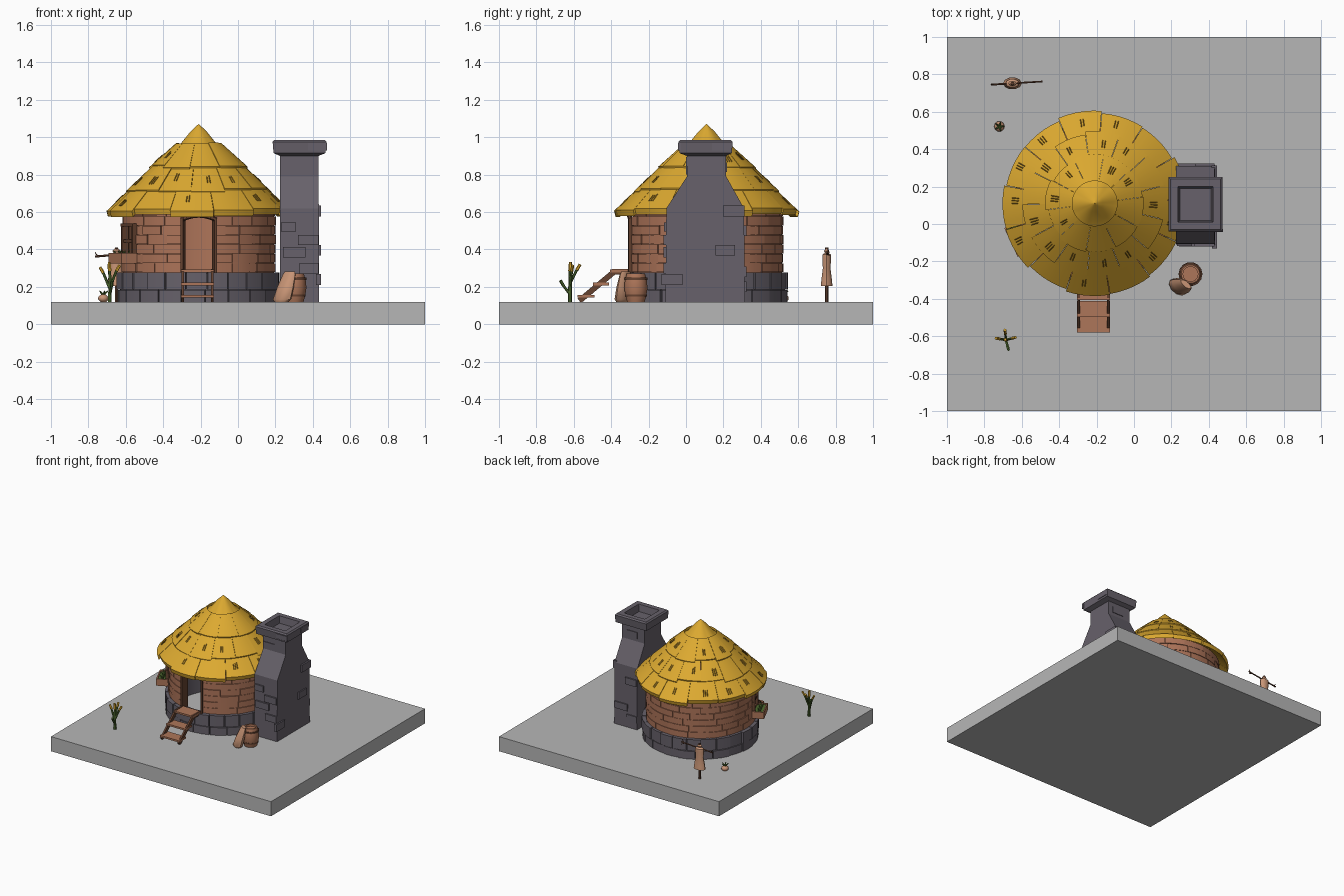
import bpy, bmesh, math, random
from mathutils import Vector, Matrix

if "Cube" in bpy.data.objects:
    bpy.data.objects.remove(bpy.data.objects["Cube"])
random.seed(4)
C = Vector((-0.21, 0.11, 0))          # hut centre
G = 0.12                              # ground level


def mat(name, r, g, b):
    m = bpy.data.materials.new(name)
    m.diffuse_color = (r, g, b, 1)
    m.use_nodes = True
    m.node_tree.nodes["Principled BSDF"].inputs["Base Color"].default_value = m.diffuse_color
    return m


GROUND = mat("ground grey", .47, .47, .47)
STRAW = mat("straw yellow", .72, .40, .03)
DARKSTRAW = mat("dark straw", .30, .16, .015)
CLAY = mat("clay brick", .42, .175, .10)
STONE = mat("stone grey", .135, .12, .145)
WOOD = mat("dark wood", .13, .055, .03)
PLANK = mat("plank brown", .42, .18, .10)
CLOTH = mat("tan cloth", .58, .30, .18)
GREEN = mat("leaf green", .08, .15, .03)


def finish(name, bm, m, angle=35):
    bmesh.ops.recalc_face_normals(bm, faces=bm.faces[:])
    me = bpy.data.meshes.new(name)
    bm.to_mesh(me)
    bm.free()
    ob = bpy.data.objects.new(name, me)
    bpy.context.collection.objects.link(ob)
    me.materials.append(m)
    bpy.ops.object.select_all(action='DESELECT')
    ob.select_set(True)
    bpy.context.view_layer.objects.active = ob
    bpy.ops.object.shade_smooth_by_angle(angle=math.radians(angle))
    return ob


def loft(bm, rings, closed=False):
    vs = [[bm.verts.new(p) for p in ring] for ring in rings]
    n = len(vs[0])
    for a, b in zip(vs, vs[1:] + (vs[:1] if closed else [])):
        for i in range(n):
            bm.faces.new((a[i], a[(i + 1) % n], b[(i + 1) % n], b[i]))
    if not closed:
        bm.faces.new(vs[0])
        bm.faces.new(vs[-1])


def polar(r, deg, z, c=C):
    a = math.radians(deg)
    return Vector((c.x + r * math.cos(a), c.y + r * math.sin(a), z))


def arc(bm, prof, a0, a1, step=7):
    """Sweep an (r, z) profile round the hut from angle a0 to a1."""
    n = max(1, round((a1 - a0) / step))
    loft(bm, [[polar(r, a0 + (a1 - a0) * i / n, z) for r, z in prof] for i in range(n + 1)])


def rect(r0, r1, z0, z1):
    return [(r0, z0), (r1, z0), (r1, z1), (r0, z1)]


def box(bm, c, s, rot=Matrix()):
    bmesh.ops.create_cube(bm, size=1, matrix=Matrix.Translation(c) @ rot @ Matrix.Diagonal((*s, 1)))


def rod(bm, p, q, r0, r1=None, n=6):
    p, q = Vector(p), Vector(q)
    d = q - p
    m = Matrix.Translation((p + q) / 2) @ d.to_track_quat('Z', 'Y').to_matrix().to_4x4()
    bmesh.ops.create_cone(bm, cap_ends=True, segments=n, radius1=r0,
                          radius2=r0 if r1 is None else r1, depth=d.length, matrix=m)


def turned(bm, c, prof, n=12, sy=1):
    """Stack of elliptical rings from (r, z) pairs."""
    loft(bm, [[(c[0] + r * math.cos(i * math.tau / n), c[1] + sy * r * math.sin(i * math.tau / n), z)
               for i in range(n)] for r, z in prof])


# ground slab
bm = bmesh.new()
box(bm, (0, 0, G / 2), (2, 2, G))
finish("ground_slab", bm, GROUND)

# stone footing: two staggered courses of blocks over a core
bm = bmesh.new()
arc(bm, rect(.37, .42, G, .275), 0, 360, 6)
for z0, z1, n, off in ((G, .183, 21, 0), (.187, .278, 24, 6)):
    for i in range(n):
        a, w = off + i * 360 / n, 360 / n
        arc(bm, rect(.40, random.uniform(.427, .441), z0, z1), a + .4, a + w - .4)
finish("stone_footing", bm, STONE)

# brick wall with openings for door and window
bm = bmesh.new()
for k in range(7):
    z0 = .278 + k * .05
    spans = [(282, 618)] if k < 6 else [(258, 618)]
    if 1 <= k <= 4:
        spans = [(282, 556), (574, 618)]
    for a0, a1 in spans:
        arc(bm, rect(.37, .402, z0, z0 + .05), a0, a1)
        a = a0
        while a < a1 - .1:
            w = random.uniform(17, 25) if a > a0 else random.choice((9, 14, 20))
            b = a + w if a + w < a1 - 8 else a1
            arc(bm, rect(.39, random.uniform(.407, .413), z0 + .001, z0 + .048), a + .25, b - .25)
            a = b
finish("brick_wall", bm, CLAY)

# thatch: three tiers of shingles
tiers = [((.36, .73), (.485, .612), 13, 3), ((.24, .85), (.378, .72), 13, 15), ((.12, .965), (.255, .845), 10, 8)]
bm = bmesh.new()
marks = bmesh.new()
for (ri, zi), (ro, zo), n, off in tiers:
    for i in range(n):
        a, w = off + i * 360 / n, 360 / n
        e, t = random.uniform(-.008, .012), random.uniform(.0, .006)
        arc(bm, [(ri, zi + t), (ro + e, zo - e + t), (ro + e - .008, zo - e - .028), (ri, zi - .04)],
            a - .3, a + w - .6, 6)
        if random.random() < .7:      # short straw strokes
            m, f = a + random.uniform(.25, .6) * w, random.uniform(.5, .75)
            for j in range(random.choice((2, 3))):
                ends = [polar(ri + (ro - ri) * g, m + j * .9 / ro, zi + (zo - zi) * g + t + .001)
                        for g in (f - random.uniform(.12, .2), f + .12)]
                rod(marks, *ends, .0025, n=4)
finish("thatch_shingles", bm, STRAW, 30)
finish("straw_strokes", marks, DARKSTRAW)

# thatch cap with scalloped rim
bm = bmesh.new()
rings = []
for s, z in ((.8, .90), (.97, .903), (1, .925), (.66, .965), (.3, 1.03), (.01, 1.07)):
    wob = .012 if s > .75 else .004
    rings.append([polar(.143 * s + wob * s * abs(math.sin(math.radians(a * 3.5))), a, z)
                  for a in range(0, 360, 6)])
loft(bm, rings)
finish("thatch_cap", bm, STRAW, 40)

# chimney: broad hearth, sloped shoulders, flared hollow cap
bm = bmesh.new()
sec = [(G, .225, .432, -.11, .315), (.62, .225, .432, -.105, .31), (.79, .225, .43, .005, .215),
       (.90, .225, .43, .005, .215), (.915, .19, .468, -.035, .245), (.975, .185, .473, -.04, .25),
       (.985, .195, .463, -.03, .24), (.985, .235, .423, .01, .2), (.93, .245, .413, .02, .19)]
loft(bm, [[(x0, y0, z), (x1, y0, z), (x1, y1, z), (x0, y1, z)] for z, x0, x1, y0, y1 in sec])
finish("chimney", bm, STONE, 20)
bm = bmesh.new()
for c, s in [((.43, .255, .605), (.03, .115, .06)), ((.43, .21, .395), (.025, .105, .055)),
             ((.43, -.075, .24), (.025, .11, .06)), ((.30, -.105, .385), (.12, .03, .055)),
             ((.375, -.105, .45), (.11, .03, .055)), ((.38, -.105, .30), (.10, .03, .055)),
             ((.27, -.105, .52), (.08, .025, .05)), ((.28, .31, .50), (.10, .025, .055)),
             ((.37, .31, .28), (.12, .025, .055)), ((.27, .31, .2), (.09, .025, .055)),
             ((.38, .01, .87), (.10, .02, .05)), ((.28, .01, .825), (.11, .02, .05)),
             ((.34, .21, .84), (.10, .02, .05)), ((.425, -.035, .95), (.10, .018, .04)),
             ((.465, .19, .95), (.018, .10, .04))]:
    box(bm, c, s)
finish("chimney_bricks", bm, STONE)

# door frame with shallow arch
bm = bmesh.new()
for a in (257, 281.4):
    arc(bm, rect(.365, .428, .275, .565), a, a + 1.8, 2)
pts = [polar(.415, 257 + i * 26 / 6, .56 + .022 * math.sin(math.pi * i / 6)) for i in range(7)]
for p, q in zip(pts, pts[1:]):
    rod(bm, p, q, .012)
finish("door_frame", bm, WOOD)

# entry steps
bm = bmesh.new()
for x in (-.296, -.138):
    for p, q in (((x, -.57, .125), (x, -.385, .28)), ((x, -.395, .28), (x, -.30, .28))):
        d = Vector(q) - Vector(p)
        box(bm, (Vector(p) + Vector(q)) / 2, (.014, d.length, .03),
            Matrix.Rotation(math.atan2(d.z, d.y), 4, 'X'))
finish("stair_rails", bm, WOOD)
bm = bmesh.new()
for y, z, d in ((-.535, .15, .09), (-.455, .215, .085), (-.35, .285, .11)):
    box(bm, (-.217, y, z), (.175, d, .014))
finish("stair_treads", bm, PLANK)

# window frame, bars and planter, built in the window's own axes
W = Matrix.Rotation(math.radians(205), 4, 'Z')
def at(r, t, z):
    return C + W @ Vector((r, t, z))
bm = bmesh.new()
for t in (-.067, 0, .067):
    box(bm, at(.405, t, .435), (.04 if t else .02, .014, .20), W)
for z, d in ((.34, .04), (.445, .02), (.53, .04)):
    box(bm, at(.406, 0, z), (d, .15, .016), W)
finish("window_frame", bm, WOOD)
bm = bmesh.new()
box(bm, at(.45, 0, .33), (.085, .165, .012), W)
for r in (.41, .489):
    box(bm, at(r, 0, .353), (.01, .17, .055), W)
for t in (-.08, .08):
    box(bm, at(.45, t, .353), (.085, .01, .055), W)
finish("window_planter", bm, PLANK)
bm = bmesh.new()
box(bm, at(.45, 0, .36), (.07, .15, .02), W)
for i in range(6):
    t = -.062 + i * .025
    rod(bm, at(.45, t, .36), at(.455 + .015 * (-1) ** i, t * 1.1, .395), .009, .002, 5)
finish("planter_leaves", bm, GREEN)

# barrel with hoops and hollow top
bm = bmesh.new()
b = (.302, -.268)
turned(bm, b, [(.048, G), (.058, .155), (.064, .195), (.06, .235), (.05, .272), (.04, .272), (.04, .255)], 14)
finish("barrel", bm, PLANK, 40)
bm = bmesh.new()
for z, r in ((.148, .059), (.237, .0625)):
    turned(bm, b, [(r - .006, z), (r + .001, z), (r + .001, z + .012), (r - .006, z + .012)], 14)
finish("barrel_hoops", bm, WOOD)

# sack leaning on the barrel
bm = bmesh.new()
rings = []
for f, w, d in ((0, .044, .028), (.08, .056, .036), (.45, .053, .032), (.9, .042, .02), (1, .034, .014)):
    c = Vector((.232, -.338, G)).lerp(Vector((.278, -.322, .283)), f)
    u, v = Vector((.77, -.64, 0)), Vector((.64, .77, 0))
    rings.append([c + u * w * math.cos(i * math.tau / 10) + v * d * math.sin(i * math.tau / 10)
                  for i in range(10)])
loft(bm, rings)
finish("leaning_sack", bm, CLOTH, 40)

# scarecrow
s = (-.65, .752)
bm = bmesh.new()
rod(bm, (*s, G), (*s, .41), .009)
rod(bm, (-.765, .745, .362), (-.49, .762, .385), .006, .005)
for p, q in (((-.75, .746, .364), (-.765, .748, .385)), ((-.51, .76, .383), (-.495, .757, .408)),
             ((-.52, .76, .382), (-.49, .765, .365))):
    rod(bm, p, q, .004, .002)
finish("scarecrow_post", bm, WOOD)
bm = bmesh.new()
turned(bm, s, [(.05, .205), (.046, .235), (.033, .30), (.038, .35), (.036, .372), (.016, .382),
               (.022, .392), (.010, .404)], 10, .65)
finish("scarecrow_cloth", bm, CLOTH, 40)

# turnip with leaves
bm = bmesh.new()
turned(bm, (-.72, .522), [(.016, G), (.028, .132), (.027, .147), (.01, .16)], 10)
finish("turnip", bm, CLOTH, 60)
bm = bmesh.new()
for i in range(5):
    rod(bm, (-.72, .522, .155), polar(.024, i * 72, .178, Vector((-.72, .522, 0))), .008, .003, 5)
finish("turnip_leaves", bm, GREEN)

# corn plant: stalk, branches and yellow ears
k = Vector((-.685, -.62, 0))
bm = bmesh.new()
ears = bmesh.new()
rod(bm, (k.x, k.y, G), (k.x, k.y, .29), .011, .008)
rod(ears, (k.x, k.y, .285), (k.x - .004, k.y + .002, .332), .010, .008)
for a, z, top in ((15, .20, .315), (95, .22, .32), (170, .19, .305), (285, .16, .235)):
    p, q = Vector((k.x, k.y, z)), polar(.036, a, top - .03, k)
    rod(bm, p, q, .008, .007)
    tip = polar(.054, a, top, k)
    rod(ears if a < 200 else bm, q, tip, .009, .008)
finish("corn_stalk", bm, GREEN)
finish("corn_ears", ears, STRAW)
